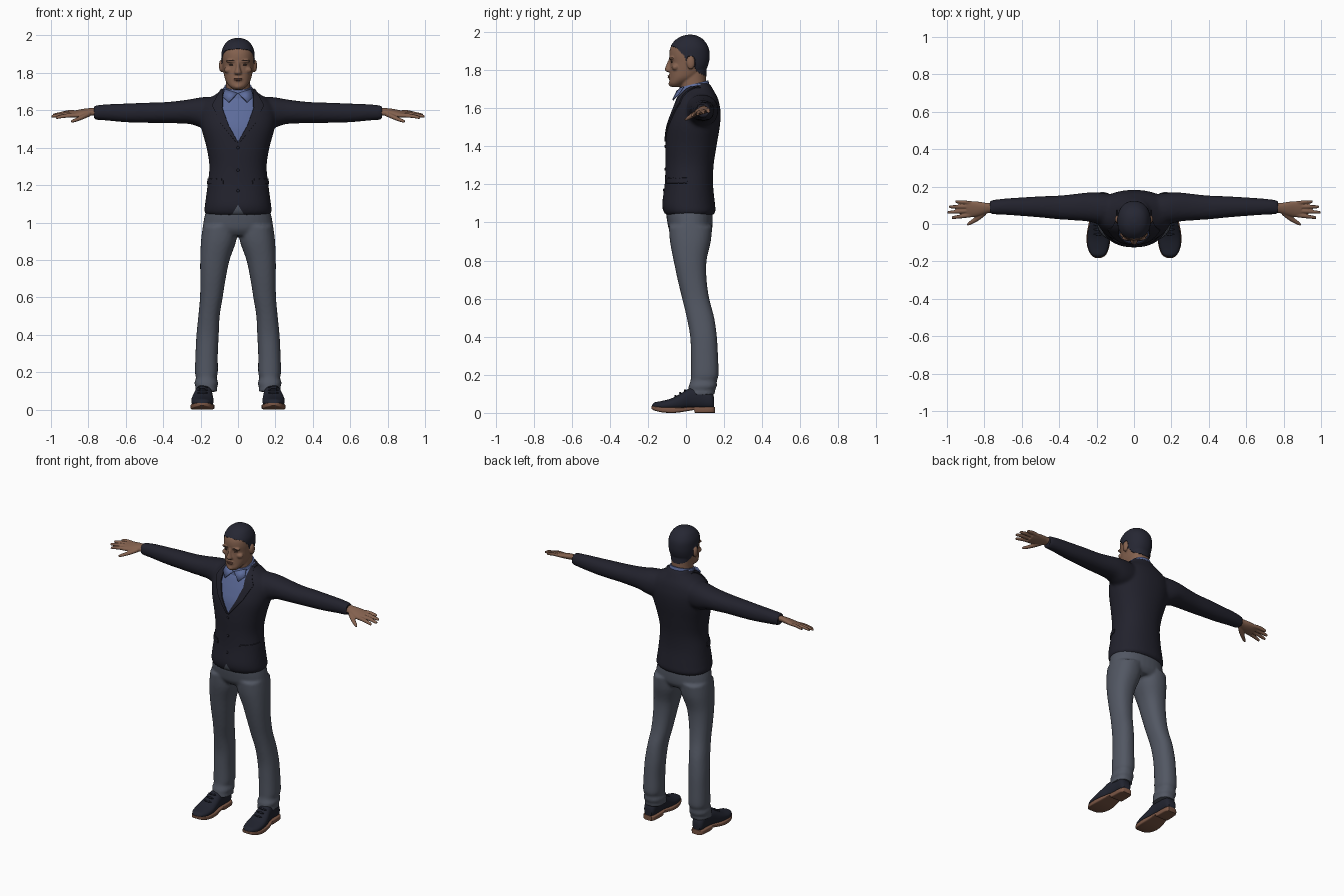
import bpy, bmesh, math
from mathutils import Vector, Matrix


def mat(name, r, g, b):
    m = bpy.data.materials.new(name)
    m.diffuse_color = (r, g, b, 1)
    return m


JACKET = mat("jacket navy", .016, .016, .026)
SHIRT = mat("shirt blue", .11, .15, .33)
TROUSER = mat("trouser grey", .085, .096, .125)
SKIN = mat("skin", .23, .12, .077)
HAIR = mat("hair", .019, .020, .033)
SHOE = mat("shoe navy", .015, .017, .028)
SOLE = mat("sole brown", .20, .095, .06)
LIP = mat("lips", .16, .07, .05)
EYE = mat("eye dark", .05, .03, .025)
X, Y, Z = (0, 1, 2), (1, 0, 2), (2, 0, 1)   # loft axis, then the two section axes


def interp(pts, t):
    for (a, u), (b, v) in zip(pts, pts[1:]):
        if t <= b:
            return u + (v - u) * max(0, (t - a) / (b - a))
    return pts[-1][1]


def loft(bm, axes, keys, side=1, n=32, steps=4, power=2.2):
    """Closed smooth tube; each key is (position, lo1, hi1, lo2, hi2)."""
    k = [keys[0]] + list(keys) + [keys[-1]]
    rows = []
    for i in range(1, len(k) - 2):
        for j in range(steps + (i == len(k) - 3)):
            t = j / steps
            rows.append([.5 * (2 * b + (c - a) * t + (2 * a - 5 * b + 4 * c - d) * t * t
                               + (3 * b - a - 3 * c + d) * t ** 3)
                         for a, b, c, d in zip(*k[i - 1:i + 3])])
    rings = []
    for p, a0, a1, b0, b1 in rows:
        ring = []
        for q in range(n):
            c, s = math.cos(2 * math.pi * q / n), math.sin(2 * math.pi * q / n)
            co = [0, 0, 0]
            co[axes[0]] = p
            co[axes[1]] = (a0 + a1) / 2 + (a1 - a0) / 2 * math.copysign(abs(c) ** (2 / power), c)
            co[axes[2]] = (b0 + b1) / 2 + (b1 - b0) / 2 * math.copysign(abs(s) ** (2 / power), s)
            ring.append(bm.verts.new((co[0] * side, co[1], co[2])))
        rings.append(ring)
    for r, s in zip(rings, rings[1:]):
        for q in range(n):
            bm.faces.new((r[q], r[(q + 1) % n], s[(q + 1) % n], s[q]))
    bm.faces.new(rings[0])
    bm.faces.new(rings[-1])


def sym(rows):
    """Keys of a tube centred on x = 0: (z, half width, y0, y1)."""
    return [(z, -w, w, a, b) for z, w, a, b in rows]


def blob(bm, centre, radii):
    bmesh.ops.create_uvsphere(bm, u_segments=20, v_segments=12, radius=1,
                              matrix=Matrix.Translation(centre) @ Matrix.Diagonal((*radii, 1)))


def smooth(ob, angle=40):
    bpy.ops.object.select_all(action='DESELECT')
    ob.select_set(True)
    bpy.context.view_layer.objects.active = ob
    bpy.ops.object.shade_smooth_by_angle(angle=math.radians(angle))


def make(name, bm, mats, voxel=0, rounds=3, rule=None):
    """Turn a bmesh into an object; with a voxel size, fuse its pieces first."""
    bmesh.ops.recalc_face_normals(bm, faces=bm.faces[:])
    ob = bpy.data.objects.new(name, bpy.data.meshes.new(name))
    bm.to_mesh(ob.data)
    bm.free()
    bpy.context.collection.objects.link(ob)
    if voxel:
        m = ob.modifiers.new("fuse", 'REMESH')
        m.mode, m.voxel_size = 'VOXEL', voxel
        m = ob.modifiers.new("soften", 'SMOOTH')
        m.factor, m.iterations = .5, rounds
        me = bpy.data.meshes.new_from_object(ob.evaluated_get(bpy.context.evaluated_depsgraph_get()))
        ob.modifiers.clear()
        ob.data = me
    ob.data.materials.clear()
    for m in mats:
        ob.data.materials.append(m)
    if rule:
        b = bmesh.new()
        b.from_mesh(ob.data)
        rule(b)
        b.to_mesh(ob.data)
        b.free()
    smooth(ob)
    return ob


# Jacket: torso and sleeves fused, then the shirt opening and lapels cut in
VEE = [(1.43, 0), (1.52, .05), (1.61, .082), (1.76, .074)]
LAPEL = [(1.43, .012), (1.53, .092), (1.625, .138), (1.72, .082)]
NOTCH = [(1.03, .04), (1.095, 0)]


def tailor(b):
    for line in (VEE, LAPEL, NOTCH):
        for (z0, x0), (z1, x1) in zip(line, line[1:]):
            for s in (1, -1):
                near = [f for f in b.faces if f.calc_center_median().y < .08 and
                        abs(f.calc_center_median().x) < .2 and
                        z0 - .03 < f.calc_center_median().z < z1 + .03]
                geom = set(near) | {e for f in near for e in f.edges} | {v for f in near for v in f.verts}
                bmesh.ops.bisect_plane(b, geom=list(geom), dist=1e-5, plane_co=(s * x0, 0, z0),
                                       plane_no=(z1 - z0, 0, -s * (x1 - x0)))
    raised, pockets = [], []
    for f in b.faces:
        c = f.calc_center_median()
        x = abs(c.x)
        if c.z > 1.43 and c.y < .075 and x < interp(VEE, c.z):
            f.material_index = 1
        elif 1.43 < c.z < 1.71 and c.y < .075 and x < interp(LAPEL, c.z):
            raised.append(f)
        elif c.z < 1.095 and c.y < 0 and x < interp(NOTCH, c.z):
            f.material_index = 2
        elif 1.205 < c.z < 1.232 and c.y < .01 and x > .08:
            pockets.append(f)
    b.normal_update()
    bmesh.ops.inset_region(b, faces=raised, thickness=.001, depth=.007)
    bmesh.ops.inset_region(b, faces=pockets, thickness=.001, depth=.005)


bm = bmesh.new()
loft(bm, Z, sym([(1.04, .17, -.106, .145), (1.06, .18, -.119, .155), (1.10, .176, -.125, .152),
                 (1.2, .163, -.112, .142), (1.3, .153, -.108, .145), (1.4, .168, -.108, .16),
                 (1.5, .195, -.10, .177), (1.57, .205, -.08, .182), (1.62, .195, -.062, .176),
                 (1.655, .165, -.048, .166), (1.685, .12, -.03, .15), (1.71, .086, -.01, .136),
                 (1.73, .075, .03, .122)]), n=48)
for s in (1, -1):
    loft(bm, X, [(.12, 0, .16, 1.50, 1.672), (.19, .002, .168, 1.505, 1.67), (.25, .014, .168, 1.525, 1.66),
                 (.32, .02, .16, 1.53, 1.65), (.4, .025, .152, 1.532, 1.643), (.5, .035, .148, 1.533, 1.64),
                 (.6, .043, .142, 1.536, 1.636), (.7, .05, .135, 1.545, 1.632),
                 (.77, .052, .126, 1.55, 1.625)], s)
make("jacket", bm, [JACKET, SHIRT, TROUSER], .01, 3, tailor)

bm = bmesh.new()
for z in (1.40, 1.28, 1.17):
    blob(bm, (0, -.109 if z > 1.2 else -.117, z), (.008, .005, .008))
make("jacket_buttons", bm, [JACKET])

# Shirt collar: tilted band and two front flaps
bm = bmesh.new()
loft(bm, Z, sym([(1.66, .084, -.046, .125), (1.70, .08, -.042, .123), (1.73, .072, -.034, .117)]), n=40)
for v in bm.verts:
    v.co.z += .25 * (v.co.y - .05)
make("shirt_collar", bm, [SHIRT])
bm = bmesh.new()
for s in (1, -1):
    bm.faces.new([bm.verts.new((s * x, y, z)) for x, y, z in
                  ((.004, -.05, 1.692), (.05, -.072, 1.645), (.082, -.044, 1.675), (.072, -.018, 1.715))])
flaps = make("collar_flaps", bm, [SHIRT])
flaps.modifiers.new("thickness", 'SOLIDIFY').thickness = .008

# Trousers: hips and two legs fused
bm = bmesh.new()
loft(bm, Z, sym([(1.12, .15, -.09, .125), (1.06, .172, -.104, .138), (1.0, .185, -.098, .14),
                 (.96, .186, -.088, .135), (.93, .16, -.065, .115)]))
for s in (1, -1):
    loft(bm, Z, [(.98, .002, .188, -.09, .138), (.90, .01, .198, -.084, .13), (.80, .045, .202, -.065, .108),
                 (.70, .066, .202, -.044, .108), (.6, .082, .203, -.02, .122), (.5, .098, .212, .004, .148),
                 (.4, .103, .222, .022, .162), (.3, .108, .227, .026, .168), (.2, .108, .23, .026, .171),
                 (.17, .114, .225, .024, .162), (.14, .106, .234, .014, .162), (.12, .112, .226, .012, .153),
                 (.095, .108, .232, .008, .152)], s, power=2.3)
make("trousers", bm, [TROUSER], .009, 2)

# Shoes and soles
upper, sole = bmesh.new(), bmesh.new()
for s in (1, -1):
    loft(upper, Y, [(-.178, .18, .205, .025, .04), (-.165, .155, .226, .02, .055), (-.13, .138, .245, .015, .062),
                    (-.08, .13, .25, .015, .075), (-.03, .133, .245, .015, .10), (.02, .137, .232, .02, .13),
                    (.08, .138, .222, .02, .135), (.13, .142, .22, .02, .115), (.148, .155, .205, .025, .08)],
         s, power=2.4)
    loft(sole, Y, [(-.182, .178, .205, .022, .036), (-.165, .15, .23, .012, .035), (-.12, .132, .25, .002, .031),
                   (-.06, .126, .253, 0, .03), (0, .132, .243, .008, .03), (.042, .136, .23, .014, .032),
                   (.05, .136, .228, 0, .032), (.13, .138, .224, 0, .032), (.152, .152, .208, 0, .032)],
         s, power=6)
    for y, z in ((-.055, .092), (-.03, .107), (-.005, .121)):
        blob(upper, (s * .189, y, z - .003), (.028, .006, .006))
make("shoes", upper, [SHOE])
make("soles", sole, [SOLE])

# Hands: palm, fingers and thumb fused, tilted thumb side down
for s, name in ((1, "left_hand"), (-1, "right_hand")):
    bm = bmesh.new()
    loft(bm, X, [(.74, .06, .115, 1.57, 1.612), (.78, .058, .112, 1.572, 1.61), (.82, .045, .118, 1.568, 1.606),
                 (.86, .037, .122, 1.566, 1.598), (.895, .04, .119, 1.568, 1.592)], s, 24)
    for y0, y1, tip in ((.048, .034, .975), (.07, .062, .998), (.091, .092, .99), (.111, .12, .955)):
        loft(bm, X, [(.86 + (tip - .86) * t, y0 + (y1 - y0) * t - r, y0 + (y1 - y0) * t + r, z - r, z + r)
                     for t, r, z in ((0, .0105, 1.581), (.5, .0105, 1.581), (.93, .008, 1.573), (1, .004, 1.571))],
             s, 14)
    loft(bm, X, [(.79, .05, .085, 1.572, 1.60), (.825, .022, .06, 1.564, 1.59), (.86, .002, .03, 1.557, 1.578),
                 (.885, -.008, .01, 1.554, 1.57), (.892, -.006, .002, 1.556, 1.566)], s, 14)
    for v in bm.verts:
        v.co.z += .25 * (v.co.y - .08)
    make(name, bm, [SKIN], .004, 2)


# Head: skull, neck, nose, brows and ears fused; hair is a raised region
def style(b):
    line = [(-.09, 1.93), (-.05, 1.918), (-.01, 1.875), (.005, 1.84), (.03, 1.84), (.06, 1.79), (.12, 1.762)]
    hair = []
    for f in b.faces:
        c = f.calc_center_median()
        ear = abs(c.x) > .087 and c.z < 1.875 and c.y < .055
        if c.z > interp(line, c.y) and not ear:
            f.material_index = 1
            hair.append(f)
    b.normal_update()
    bmesh.ops.inset_region(b, faces=hair, thickness=.0005, depth=.003)


bm = bmesh.new()
loft(bm, Z, sym([(1.712, .026, -.078, -.03), (1.73, .047, -.088, .0), (1.76, .067, -.086, .06),
                 (1.80, .077, -.085, .10), (1.84, .083, -.083, .117), (1.88, .086, -.088, .121),
                 (1.92, .083, -.081, .115), (1.955, .066, -.055, .092), (1.974, .043, -.025, .066),
                 (1.983, .015, .005, .04)]), n=40)
loft(bm, Z, sym([(1.64, .072, -.03, .115), (1.70, .066, -.028, .108), (1.75, .064, -.03, .106),
                 (1.81, .065, -.01, .105)]))
loft(bm, Z, sym([(1.79, .012, -.096, -.06), (1.80, .02, -.112, -.06), (1.83, .011, -.103, -.06),
                 (1.865, .008, -.088, -.06)]), n=16)
blob(bm, (0, -.078, 1.765), (.028, .015, .018))
blob(bm, (0, -.078, 1.728), (.022, .014, .014))
for s in (1, -1):
    blob(bm, (s * .034, -.075, 1.863), (.032, .014, .009))
    blob(bm, (s * .05, -.055, 1.815), (.025, .02, .018))
    blob(bm, (s * .09, .025, 1.838), (.012, .022, .034))
make("head", bm, [SKIN, HAIR], .005, 2, style)

# Face details
eyes, brows, lips = bmesh.new(), bmesh.new(), bmesh.new()
for s in (1, -1):
    blob(eyes, (s * .033, -.073, 1.843), (.014, .007, .005))
    blob(brows, (s * .034, -.083, 1.865), (.021, .007, .0035))
blob(lips, (0, -.089, 1.770), (.024, .007, .004))
blob(lips, (0, -.089, 1.762), (.021, .007, .005))
make("eyes", eyes, [EYE])
make("eyebrows", brows, [EYE])
make("lips", lips, [LIP])
